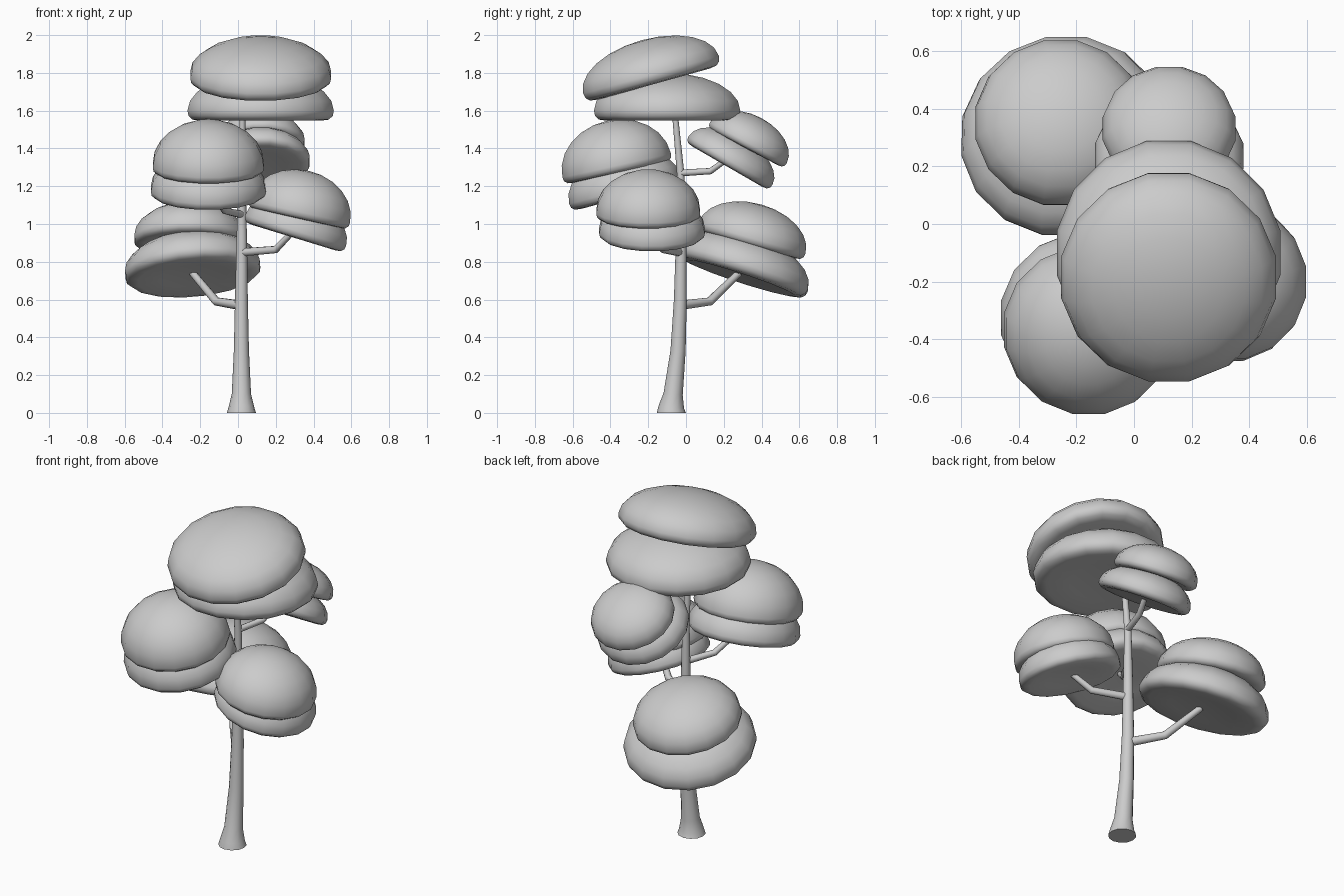
import bpy, bmesh, math
from mathutils import Vector

cube = bpy.data.objects.get("Cube")
if cube:
    bpy.data.objects.remove(cube, do_unlink=True)

grey = bpy.data.materials.new("plain grey")
grey.use_nodes = True
grey.diffuse_color = (0.6, 0.6, 0.6, 1)
grey.node_tree.nodes["Principled BSDF"].inputs["Base Color"].default_value = (0.6, 0.6, 0.6, 1)


def finish(name, bm, angle):
    """Turn a bmesh into a smooth shaded object."""
    bmesh.ops.recalc_face_normals(bm, faces=bm.faces)
    mesh = bpy.data.meshes.new(name)
    bm.to_mesh(mesh)
    bm.free()
    mesh.materials.append(grey)
    obj = bpy.data.objects.new(name, mesh)
    bpy.context.collection.objects.link(obj)
    bpy.ops.object.select_all(action='DESELECT')
    obj.select_set(True)
    bpy.context.view_layer.objects.active = obj
    bpy.ops.object.shade_smooth_by_angle(angle=math.radians(angle))
    return obj


def bridge(bm, rings):
    for a, b in zip(rings, rings[1:]):
        n = len(a)
        for i in range(n):
            j = (i + 1) % n
            bm.faces.new((a[i], a[j], b[j], b[i]))


def fan(bm, ring, tip):
    for i in range(len(ring)):
        bm.faces.new((ring[i], ring[(i + 1) % len(ring)], tip))


def canopy(name, centre, radius, height, tilt_x, tilt_y, sides=16):
    """Cushion-like dome with a rounded rim and a slightly hollow underside."""
    bm = bmesh.new()
    arc = [math.radians(90 * k / 6) for k in range(1, 7)]
    profile = [(radius * math.sin(a), height * math.cos(a)) for a in arc]
    profile += [(radius * r, radius * z) for r, z in
                ((0.985, -0.07), (0.93, -0.12), (0.82, -0.135), (0.5, -0.1))]
    turn = [math.tau * (i + 0.5) / sides for i in range(sides)]
    rings = [[bm.verts.new((r * math.cos(t), r * math.sin(t), z)) for t in turn]
             for r, z in profile]
    bridge(bm, rings)
    fan(bm, rings[0], bm.verts.new((0, 0, height)))
    fan(bm, rings[-1], bm.verts.new((0, 0, -0.08 * radius)))
    obj = finish(name, bm, 80)
    obj.location = centre
    obj.rotation_euler = (math.radians(tilt_x), math.radians(tilt_y), 0)


def limb(name, path, sides=10):
    """Tapered tube through (x, y, z, radius) points."""
    bm = bmesh.new()
    pts = [Vector(p[:3]) for p in path]
    rings = []
    for k, p in enumerate(pts):
        along = pts[min(k + 1, len(pts) - 1)] - pts[max(k - 1, 0)]
        spin = Vector((0, 0, 1)).rotation_difference(along.normalized())
        ring = []
        for i in range(sides):
            t = math.tau * i / sides
            ring.append(bm.verts.new(
                p + spin @ Vector((math.cos(t), math.sin(t), 0)) * path[k][3]))
        rings.append(ring)
    bridge(bm, rings)
    bm.faces.new(rings[0])
    bm.faces.new(rings[-1])
    finish(name, bm, 60)


# Trunk with a flared foot
limb("trunk", [(0.018, -0.078, 0, 0.077), (0.018, -0.078, 0.03, 0.068),
               (0.018, -0.068, 0.1, 0.051), (0.018, -0.042, 0.33, 0.04),
               (0.018, -0.03, 0.6, 0.034), (0.02, -0.026, 0.9, 0.028),
               (0.02, -0.028, 1.26, 0.02), (0.024, -0.06, 1.6, 0.015)], 12)

# Branches reaching from the trunk into each cluster
limb("lower_back_branch", [(0.01, -0.03, 0.57, 0.026), (-0.115, 0.125, 0.59, 0.023),
                           (-0.24, 0.28, 0.74, 0.019)])
limb("left_branch", [(0.02, -0.03, 0.85, 0.022), (0.2, -0.12, 0.865, 0.02),
                     (0.29, -0.18, 0.96, 0.016)])
limb("front_branch", [(0.02, -0.03, 1.05, 0.02), (-0.07, -0.17, 1.07, 0.018),
                      (-0.15, -0.3, 1.18, 0.015)])
limb("upper_back_branch", [(0.02, -0.03, 1.27, 0.018), (0.07, 0.13, 1.28, 0.017),
                           (0.11, 0.24, 1.36, 0.014)])

# Foliage clusters, each a pair of stacked cushions
canopy("crown_upper", (0.12, -0.185, 1.79), 0.38, 0.19, 15.5, 0)
canopy("crown_lower", (0.12, -0.1, 1.6), 0.395, 0.2, 0, 0)
canopy("front_upper", (-0.157, -0.367, 1.31), 0.3, 0.242, 12.5, 0)
canopy("front_lower", (-0.157, -0.325, 1.185), 0.31, 0.2, 15, 0)
canopy("left_upper", (0.325, -0.2, 1.065), 0.28, 0.222, 0, 12.5)
canopy("left_lower", (0.305, -0.18, 0.965), 0.285, 0.18, 0, 17)
canopy("lower_back_upper", (-0.255, 0.35, 0.925), 0.3, 0.185, -16, 0)
canopy("lower_back_lower", (-0.24, 0.305, 0.76), 0.365, 0.185, -18, -5)
canopy("upper_back_upper", (0.122, 0.33, 1.43), 0.235, 0.148, -28, 0)
canopy("upper_back_lower", (0.122, 0.235, 1.335), 0.262, 0.14, -30, 0)
